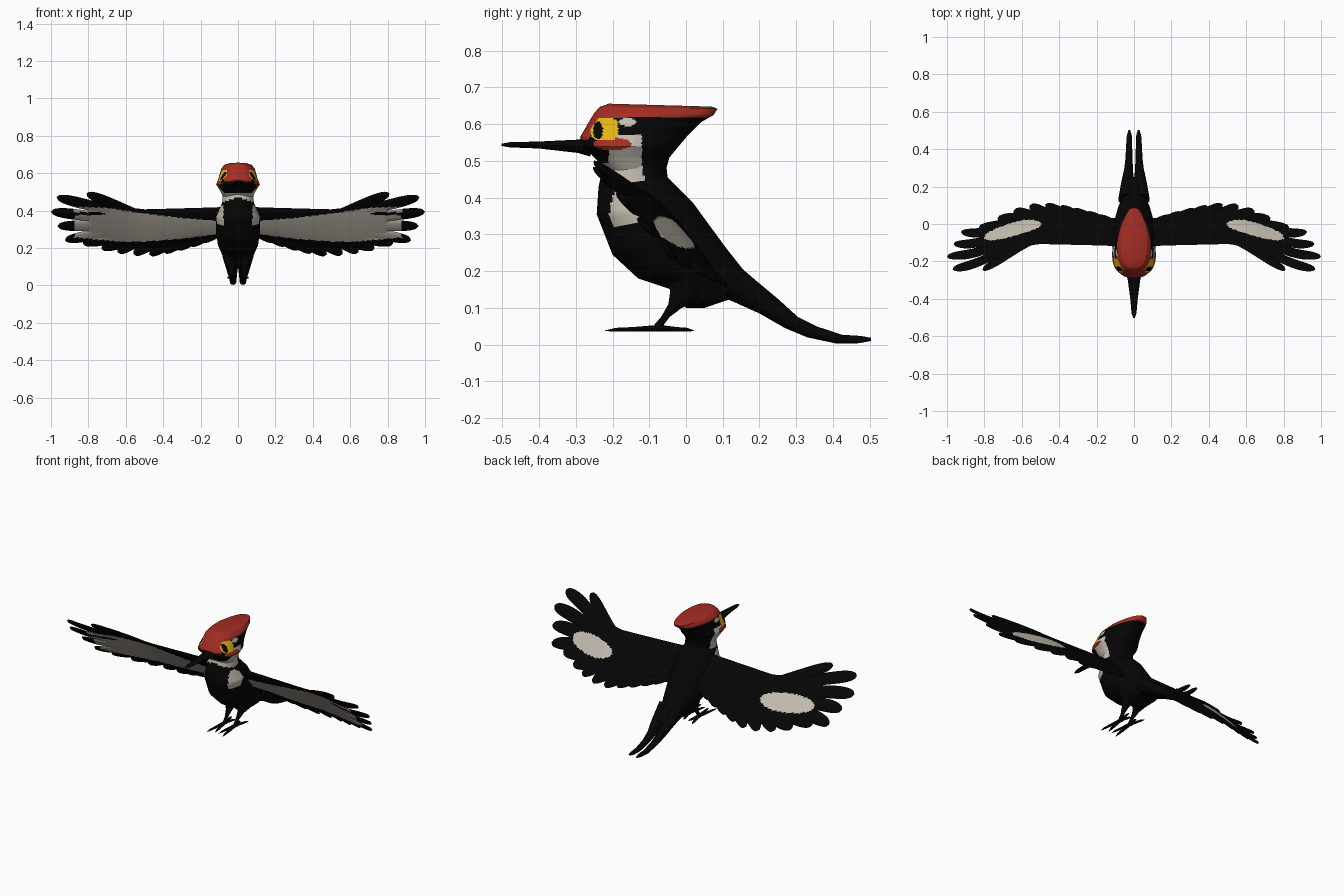
import bpy, bmesh, math
from mathutils import Vector

if "Cube" in bpy.data.objects:
    bpy.data.objects.remove(bpy.data.objects["Cube"])


def mat(name, r, g, b):
    m = bpy.data.materials.new(name)
    m.diffuse_color = (r, g, b, 1)
    m.use_nodes = True
    m.node_tree.nodes["Principled BSDF"].inputs["Base Color"].default_value = m.diffuse_color
    return m


MATS = [mat("black plumage", .0015, .0015, .0015), mat("white plumage", .55, .50, .43),
        mat("red crest", .37, .026, .017), mat("yellow eye", .76, .46, .006)]
BLACK, WHITE, RED, YELLOW = range(4)


def finish(bm, name, rule=None, mirror=False):
    if rule:
        bmesh.ops.recalc_face_normals(bm, faces=bm.faces)
        for f in bm.faces:
            f.material_index = rule(f.calc_center_median())
    me = bpy.data.meshes.new(name)
    bm.to_mesh(me)
    bm.free()
    ob = bpy.data.objects.new(name, me)
    bpy.context.collection.objects.link(ob)
    for m in MATS:
        me.materials.append(m)
    bpy.ops.object.select_all(action='DESELECT')
    ob.select_set(True)
    bpy.context.view_layer.objects.active = ob
    bpy.ops.object.shade_smooth_by_angle(angle=math.radians(45))
    if mirror:
        md = ob.modifiers.new("mirror", 'MIRROR')
        md.use_mirror_merge = False
    return ob


def loft(name, rings, sides=12, sub=1, rule=lambda p: BLACK, mirror=False, power=2.0, taper=0.0):
    """Rings are (front y, front z, back y, back z, half width, x centre)."""
    full = []
    for a, b in zip(rings, rings[1:]):
        full += [[p + (q - p) * i / sub for p, q in zip(a, b)] for i in range(sub)]
    full.append(list(rings[-1]))
    bm = bmesh.new()
    loops = []
    for fy, fz, by, bz, w, xc in full:
        loop = []
        for k in range(sides):
            a = 2 * math.pi * k / sides
            c, s = math.cos(a), math.sin(a)
            r = (abs(c) ** power + abs(s) ** power) ** (-1 / power)
            c, s = c * r, s * r
            t = (1 + c) / 2
            loop.append(bm.verts.new((xc + w * s * (1 - taper * max(0, c)),
                                      fy + (by - fy) * t, fz + (bz - fz) * t)))
        loops.append(loop)
    for A, B in zip(loops, loops[1:]):
        for k in range(sides):
            j = (k + 1) % sides
            bm.faces.new((A[k], A[j], B[j], B[k]))
    bm.faces.new(loops[0])
    bm.faces.new(loops[-1])
    return finish(bm, name, rule, mirror)


def inside(a, b, ca, cb, ra, rb):
    return ((a - ca) / ra) ** 2 + ((b - cb) / rb) ** 2 < 1


# body, from neck to tail root
def body_rule(p):
    if p.z > .44 and p.y < -.115:
        return WHITE if p.z > .472 - .35 * abs(p.x) else BLACK
    spot = inside(p.y, p.z, -.17, .375, .052, .055)
    return WHITE if spot and abs(p.x) > .078 else BLACK


loft("body", [
    (-.22, .51, -.055, .50, .08, 0), (-.238, .43, -.05, .455, .085, 0),
    (-.243, .355, .02, .385, .117, 0), (-.20, .245, .06, .33, .118, 0),
    (-.13, .18, .11, .262, .108, 0), (-.04, .15, .155, .205, .09, 0),
    (.0, .10, .19, .175, .07, 0), (.05, .10, .21, .155, .062, 0),
    (.11, .125, .225, .145, .062, 0), (.20, .088, .25, .125, .052, 0)],
    sides=72, sub=8, rule=body_rule)


# head with crest, bib, cheek stripe and eye
def head_rule(p):
    side = abs(p.x) > .06
    if side and inside(p.y, p.z, -.239, .583, .013, .024):
        return BLACK
    if side and abs(p.y + .222) < .037 and .558 < p.z < .616 and inside(p.y, p.z, -.222, .587, .042, .036):
        return YELLOW
    if p.z > .618 or (p.z > .558 and p.y < -.268 + (p.z - .555) * .7):
        return RED
    if side and inside(p.y, p.z, -.2, .546, .052, .017):
        return RED
    if side and inside(p.y, p.z, -.16, .606, .024, .011):
        return WHITE
    if p.z < .495 and p.y < -.12:
        return WHITE
    if -.21 < p.y < -.12 and p.z < .572 and side:
        return WHITE
    return BLACK


loft("head", [
    (-.215, .475, -.055, .475, .08, 0), (-.25, .51, -.045, .51, .098, 0),
    (-.28, .54, -.02, .54, .117, 0), (-.288, .565, .005, .57, .106, 0),
    (-.268, .60, .04, .605, .096, 0), (-.25, .63, .075, .625, .088, 0),
    (-.235, .647, .086, .642, .072, 0), (-.21, .656, .07, .648, .045, 0)],
    sides=200, sub=9, rule=head_rule, power=2.7, taper=.3)

# beak
loft("beak", [
    (-.26, .512, -.26, .566, .045, 0), (-.295, .522, -.295, .558, .034, 0),
    (-.40, .534, -.40, .553, .02, 0), (-.48, .537, -.48, .551, .013, 0),
    (-.502, .541, -.502, .547, .004, 0)], sides=12)

# two tail prongs
loft("tail_feathers", [
    (.10, .13, .16, .20, .04, .045), (.20, .085, .25, .125, .034, .034),
    (.27, .045, .305, .075, .025, .029), (.33, .02, .355, .05, .02, .027),
    (.41, .003, .425, .027, .017, .026), (.47, .004, .475, .024, .014, .025),
    (.503, .01, .503, .019, .005, .025)], sides=10, mirror=True)

# thighs tapering into legs
loft("legs", [
    (-.055, .19, .07, .17, .045, .045), (-.043, .145, .04, .12, .033, .042),
    (-.048, .11, -.012, .10, .018, .038), (-.068, .075, -.045, .075, .01, .035),
    (-.086, .055, -.06, .055, .01, .034), (-.088, .038, -.055, .038, .011, .034)],
    sides=8, mirror=True)

# four toes per foot, two forward and two back
for i, (tx, ty) in enumerate([(.012, -.20), (.052, -.22), (.016, .0), (.055, .022)]):
    sx, sy = .034, -.072
    rings = []
    for t, z, h, w in [(0, .045, .009, .01), (.5, .042, .006, .009),
                       (.8, .041, .005, .007), (1, .038, .001, .001)]:
        y = sy + (ty - sy) * t
        rings.append((y, z - h, y, z + h, w, sx + (tx - sx) * t))
    loft("toe_%d" % (i + 1), rings, sides=8, mirror=True)


# wings: thin sheets mapped onto one tilted, slightly swept surface
NORMAL = Vector((0, .75, .66))


def curve(pts, x):
    for (a, p), (b, q) in zip(pts, pts[1:]):
        if x <= b:
            return p + (q - p) * max(0, (x - a) / (b - a))
    return pts[-1][1]


def surface(x, z):
    t = min(1, max(0, (x - .5) / .42))
    return Vector((x, .249 - .875 * z - .078 * t * t * (3 - 2 * t), z))


LEAD = [(.05, .42), (.2, .415), (.5, .407), (.6, .418), (.72, .44), (.8, .43)]
TRAIL = [(.05, .25), (.2, .25), (.35, .215), (.47, .19), (.6, .195), (.7, .22), (.8, .25)]
PALE_TOP = [(.1, .345), (.3, .36), (.5, .385), (.7, .415), (.85, .42)]
PALE_LOW = [(.1, .275), (.3, .25), (.5, .234), (.63, .234), (.88, .257)]


def wing_colour(p, side):
    if side < 0:
        notch = inside(p.x, p.z, .80, .384, .10, .009)
        pale = .1 < p.x < .875 and curve(PALE_LOW, p.x) < p.z < curve(PALE_TOP, p.x)
        return WHITE if pale and not notch else BLACK
    return WHITE if inside(p.x, p.z, .65, .305, .155, .043) else BLACK


def sheet(bm, shape, nu, nv, thick):
    for side in (-1, 1):
        rows = []
        for i in range(nu + 1):
            row = []
            for j in range(nv + 1):
                u, v = i / nu, j / nv
                edge = min(1, (4 * v * (1 - v)) ** .5) * (1 if 0 < i < nu else 0)
                row.append(bm.verts.new(surface(*shape(u, v)) + NORMAL * side * edge * thick(u)))
            rows.append(row)
        for A, B in zip(rows, rows[1:]):
            for j in range(nv):
                f = bm.faces.new((A[j], A[j + 1], B[j + 1], B[j]))
                f.normal_update()
                if f.normal.dot(NORMAL) * side < 0:
                    f.normal_flip()
                f.material_index = wing_colour(f.calc_center_median(), side)


def panel(u, v):
    x = .05 + .75 * u
    a, b = curve(LEAD, x), curve(TRAIL, x)
    return x, a + (b - a) * v


def feather(base, tip, w):
    d = Vector(tip) - Vector(base)
    n = Vector((-d.y, d.x)).normalized()

    def shape(u, v):
        q = Vector(base) + d * u + n * (2 * v - 1) * w * math.sqrt(max(0, 1 - u ** 5)) * (.75 + .25 * u)
        return q.x, q.y
    return shape


bm = bmesh.new()
sheet(bm, panel, 90, 36, lambda u: .02 - .013 * u)
# long primaries at the tip
for base, tip in [((.55, .385), (.81, .492)), ((.68, .40), (.97, .472)), ((.70, .36), (1.0, .395)),
                  ((.68, .32), (.965, .318)), ((.66, .29), (.925, .243)),
                  ((.6, .262), (.83, .225)), ((.54, .25), (.73, .198))]:
    sheet(bm, feather(base, tip, .033), 28, 8, lambda u: .007)
# short secondaries along the trailing edge
for x, z in [(.645, .178), (.56, .168), (.475, .166), (.40, .18), (.33, .197), (.26, .217), (.2, .237)]:
    sheet(bm, feather((x - .11, z + .05), (x, z), .028), 12, 4, lambda u: .006)
finish(bm, "wings", mirror=True)
